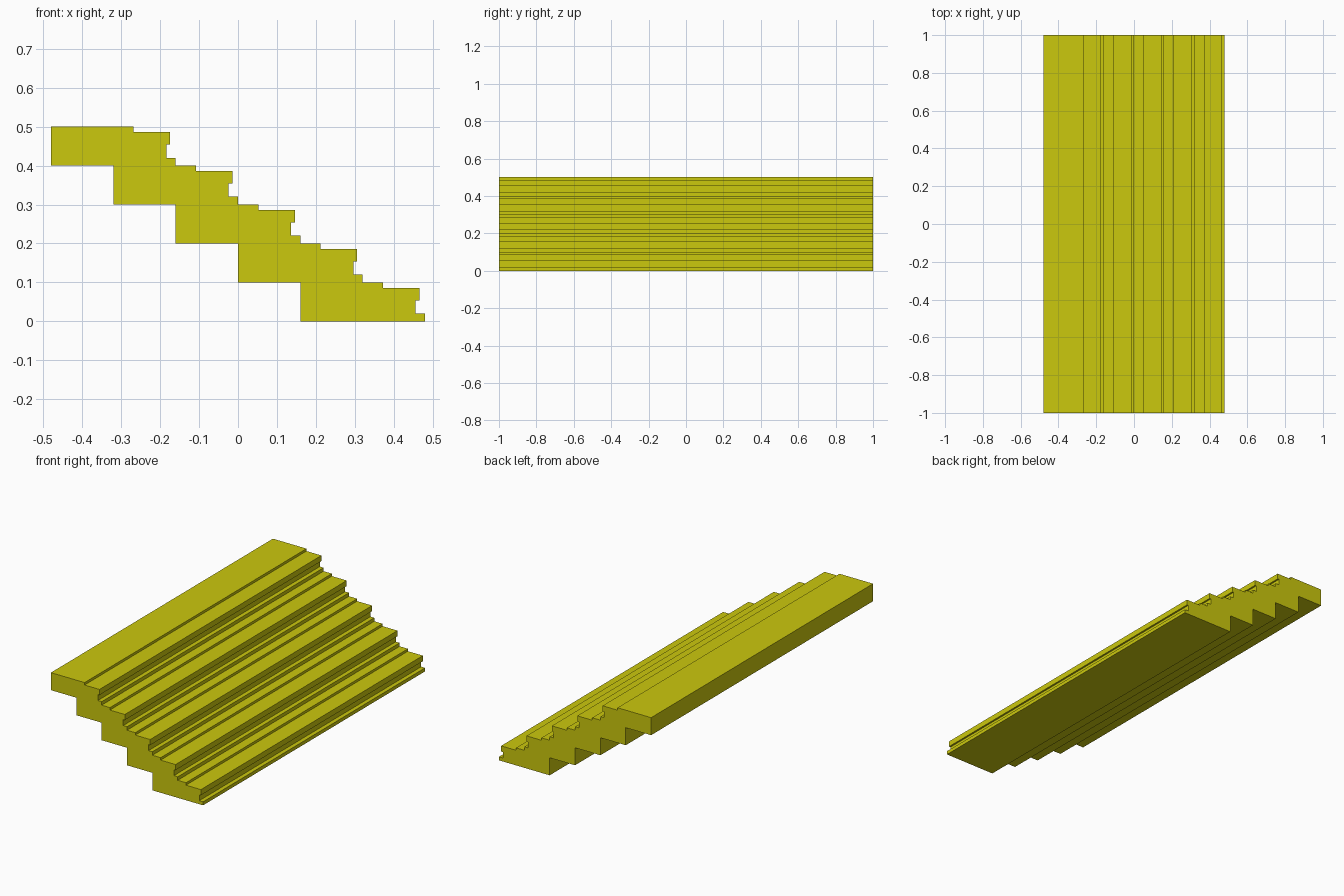
import bpy, bmesh

if "Cube" in bpy.data.objects:
    bpy.data.objects.remove(bpy.data.objects["Cube"])

STEPS, RUN, RISE, DEPTH = 5, 0.16, 0.1, 0.32
HALF_WIDTH = 1.0

# Moulded nosing of one step, from the tread down to its foot (x from step back, z from step base)
NOSING = [(0.212, 0.1), (0.212, 0.086), (0.306, 0.086), (0.306, 0.054),
          (0.296, 0.054), (0.296, 0.02), (0.32, 0.02)]


def step_origin(i):
    return -0.48 + i * RUN, (STEPS - 1 - i) * RISE


# Outline: down the moulded front, then back up the sawtooth underside
outline = [(-0.48, STEPS * RISE)]
for i in range(STEPS):
    x0, z0 = step_origin(i)
    outline += [(x0 + x, z0 + z) for x, z in NOSING]
    outline.append((x0 + DEPTH, z0))
outline_bottom = []
for i in reversed(range(STEPS)):
    x0, z0 = step_origin(i)
    outline_bottom.append((x0, z0))
    if i > 0:
        outline_bottom.append((x0, z0 + RISE))
outline += outline_bottom

# Extrude the outline across the stair width
bm = bmesh.new()
face = bm.faces.new([bm.verts.new((x, -HALF_WIDTH, z)) for x, z in outline])
ext = bmesh.ops.extrude_face_region(bm, geom=[face], use_keep_orig=True)
moved = [g for g in ext["geom"] if isinstance(g, bmesh.types.BMVert)]
bmesh.ops.translate(bm, verts=moved, vec=(0, 2 * HALF_WIDTH, 0))
bmesh.ops.recalc_face_normals(bm, faces=bm.faces[:])

mesh = bpy.data.meshes.new("stair_flight")
bm.to_mesh(mesh)
bm.free()
stairs = bpy.data.objects.new("stair_flight", mesh)
bpy.context.collection.objects.link(stairs)

# Yellow finish
yellow = bpy.data.materials.new("yellow")
yellow.diffuse_color = (0.6, 0.58, 0.004, 1)
yellow.use_nodes = True
yellow.node_tree.nodes["Principled BSDF"].inputs["Base Color"].default_value = yellow.diffuse_color
mesh.materials.append(yellow)
